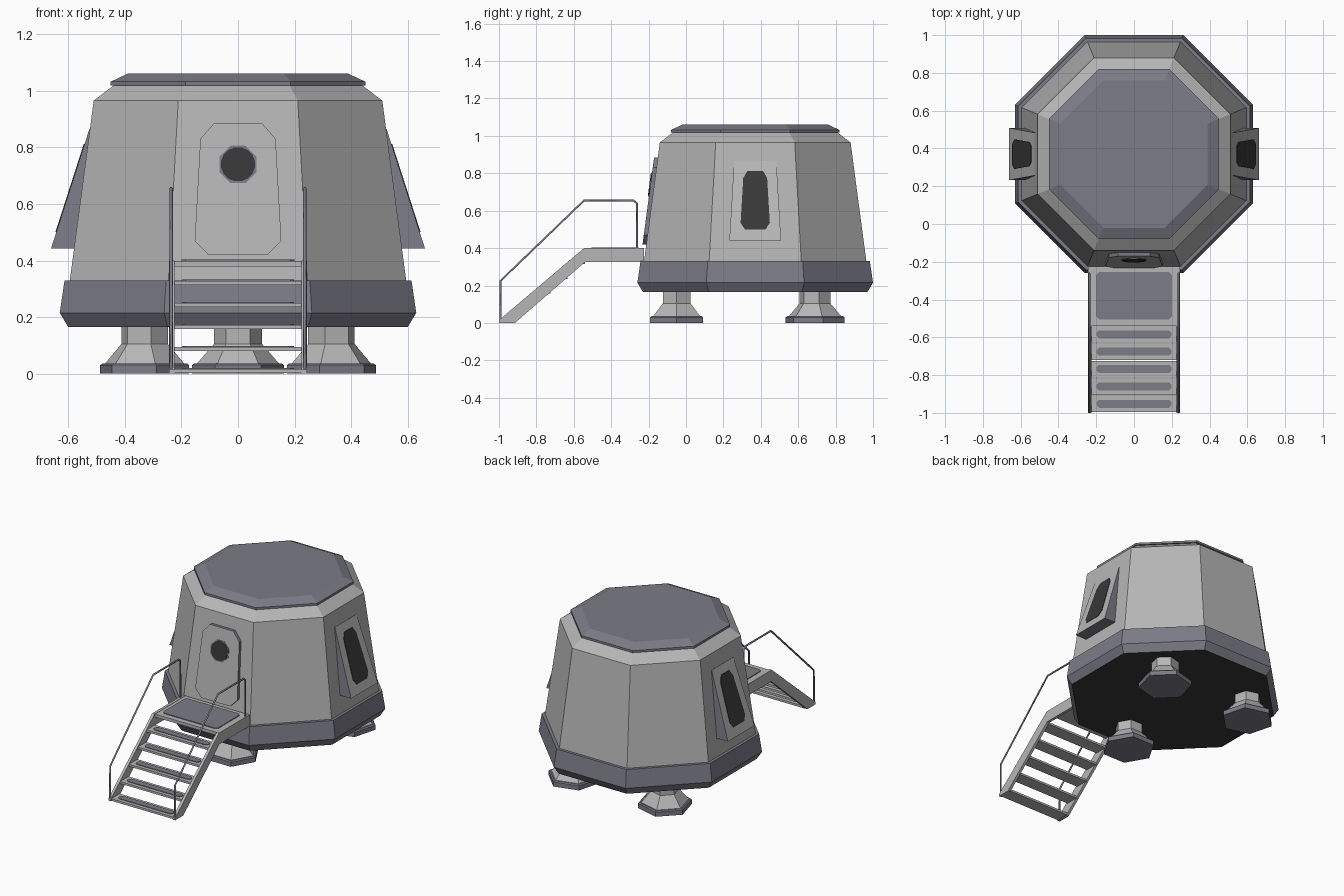
import bpy, bmesh, math
from mathutils import Vector, Matrix

if "Cube" in bpy.data.objects:
    bpy.data.objects.remove(bpy.data.objects["Cube"])

CY = 0.37  # y of the cabin axis


def mat(name, r, g, b):
    m = bpy.data.materials.new(name)
    m.diffuse_color = (r, g, b, 1)
    m.use_nodes = True
    m.node_tree.nodes["Principled BSDF"].inputs["Base Color"].default_value = m.diffuse_color
    return m


GREY = mat("light_grey", 0.47, 0.47, 0.47)
SLATE = mat("slate", 0.20, 0.20, 0.245)
BLACK = mat("near_black", 0.04, 0.04, 0.04)


def finish(name, bm, mats):
    bmesh.ops.recalc_face_normals(bm, faces=bm.faces)
    me = bpy.data.meshes.new(name)
    bm.to_mesh(me)
    bm.free()
    for m in mats:
        me.materials.append(m)
    ob = bpy.data.objects.new(name, me)
    bpy.context.collection.objects.link(ob)
    return ob


def lathe(name, profile, sides, centre, phase, m, bottom=None):
    """Stacked polygon rings from (corner radius, z) pairs, capped."""
    bm = bmesh.new()
    rings = []
    for r, z in profile:
        rings.append([bm.verts.new((centre[0] + r * math.cos(phase + i * math.tau / sides),
                                    centre[1] + r * math.sin(phase + i * math.tau / sides), z))
                      for i in range(sides)])
    for a, b in zip(rings, rings[1:]):
        for i in range(sides):
            j = (i + 1) % sides
            bm.faces.new((a[i], a[j], b[j], b[i]))
    base = bm.faces.new(rings[0])
    bm.faces.new(rings[-1])
    if bottom:
        base.material_index = 1
    return finish(name, bm, [m, bottom] if bottom else [m])


def prism(name, front, back, m, side=None):
    """Solid between two matching outlines; the sides may have their own colour."""
    bm = bmesh.new()
    f = [bm.verts.new(p) for p in front]
    b = [bm.verts.new(p) for p in back]
    bm.faces.new(f)
    bm.faces.new(b)
    for i in range(len(f)):
        j = (i + 1) % len(f)
        bm.faces.new((f[i], f[j], b[j], b[i])).material_index = 1 if side else 0
    return finish(name, bm, [m, side] if side else [m])


def mirrored(half):
    """Close a right-hand half outline (u, z) across u = 0."""
    return half + [(-u, z) for u, z in reversed(half)]


def panel(name, outline, dist, lo, hi, turn, m, side=None):
    """Plate on a sloping cabin face; dist(z) is its distance from the axis."""
    rot = Matrix.Rotation(turn, 3, 'Z')
    at = lambda u, z, d: Vector((0, CY, 0)) + rot @ Vector((u, -d, z))
    prism(name, [at(u, z, dist(z) + hi) for u, z in outline],
          [at(u, z, lo(z)) for u, z in outline], m, side)


def box(name, x, y0, y1, z0, z1, m, cut=0.0):
    """Flat slab, symmetric in x, with optional clipped corners."""
    o = [(x, y0 + cut), (x, y1 - cut), (x - cut, y1), (-x + cut, y1),
         (-x, y1 - cut), (-x, y0 + cut), (-x + cut, y0), (x - cut, y0)]
    if not cut:
        o = [(x, y0), (x, y1), (-x, y1), (-x, y0)]
    prism(name, [(a, b, z1) for a, b in o], [(a, b, z0) for a, b in o], m)


# Octagonal cabin: rim, walls and roof
K = 1 / math.cos(math.pi / 8)


def octagon(name, prof, m, bottom=None):
    lathe(name, [(a * K, z) for a, z in prof], 8, (0, CY), math.pi / 8, m, bottom)


octagon("base_rim", [(0.60, 0.165), (0.63, 0.215), (0.613, 0.33)], SLATE, BLACK)
octagon("cabin_walls", [(0.595, 0.325), (0.51, 0.965), (0.435, 1.022)], GREY)
octagon("roof_plate", [(0.45, 1.018), (0.45, 1.032), (0.39, 1.06)], SLATE)

# Three hexagonal feet
for name, x, y, turn in (("front_leg", 0, -0.05, 0), ("back_leg_right", 0.33, 0.69, -math.pi / 4),
                         ("back_leg_left", -0.33, 0.69, math.pi / 4)):
    lathe(name, [(0.15, 0.03), (0.085, 0.105), (0.085, 0.17)], 6, (x, y), turn, GREY)
    lathe(name + "_pad", [(0.163, 0), (0.163, 0.03), (0.155, 0.036)], 6, (x, y), turn, SLATE)

# Door with porthole
wall = lambda z: 0.595 - (z - 0.325) * 0.1328
door = mirrored([(0.105, 0.42), (0.153, 0.47), (0.133, 0.83), (0.085, 0.885)])
panel("door", door, wall, lambda z: wall(z) - 0.02, 0.02, 0, GREY, SLATE)


def disc(r, n):
    return [(r * math.cos(math.tau * (i + 0.5) / n), 0.74 + r * math.sin(math.tau * (i + 0.5) / n))
            for i in range(n)]


panel("porthole_ring", disc(0.071, 8), wall, wall, 0.023, 0, SLATE)
panel("porthole_glass", disc(0.061, 16), wall, wall, 0.026, 0, BLACK)

# Wedge-shaped window bays on both sides
bay = lambda z: 0.66 - (z - 0.445) * 0.3214
bay_outline = mirrored([(0.138, 0.442), (0.113, 0.865)])
glass = mirrored([(0.055, 0.50), (0.078, 0.535), (0.064, 0.775), (0.042, 0.812)])
for side, turn in (("right", math.pi / 2), ("left", -math.pi / 2)):
    panel("window_bay_" + side, bay_outline, bay, lambda z: wall(z) - 0.02, 0, turn, GREY, SLATE)
    panel("window_glass_" + side, glass, bay, lambda z: bay(z) - 0.004, 0.003, turn, BLACK)

# Stair stringers and handrails
stringer = [(-0.225, 0.40), (-0.545, 0.40), (-1.0, 0.015), (-1.0, 0), (-0.915, 0),
            (-0.54, 0.325), (-0.225, 0.325)]
rail = [(-0.992, 0.01), (-0.992, 0.225), (-0.545, 0.655), (-0.28, 0.655), (-0.262, 0.638), (-0.262, 0.39)]
for side, s in (("right", 1), ("left", -1)):
    prism("stringer_" + side, [(s * 0.243, y, z) for y, z in stringer],
          [(s * 0.225, y, z) for y, z in stringer], GREY)
    cu = bpy.data.curves.new("handrail_" + side, 'CURVE')
    cu.dimensions = '3D'
    cu.bevel_depth = 0.006
    cu.bevel_resolution = 1
    cu.use_fill_caps = True
    sp = cu.splines.new('POLY')
    sp.points.add(len(rail) - 1)
    for p, (y, z) in zip(sp.points, rail):
        p.co = (s * 0.236, y, z, 1)
    cu.materials.append(SLATE)
    bpy.context.collection.objects.link(bpy.data.objects.new("handrail_" + side, cu))

# Landing and five treads, each with a slate grip pad
box("landing", 0.23, -0.54, -0.225, 0.378, 0.398, GREY)
box("landing_pad", 0.2, -0.505, -0.255, 0.395, 0.403, SLATE, 0.015)
for i in range(5):
    y, z = -0.583 - i * 0.092, 0.328 - i * 0.078
    box(f"tread_{i + 1}", 0.23, y - 0.045, y + 0.042, z - 0.014, z, GREY)
    box(f"tread_pad_{i + 1}", 0.198, y - 0.022, y + 0.02, z - 0.003, z + 0.004, SLATE, 0.012)
